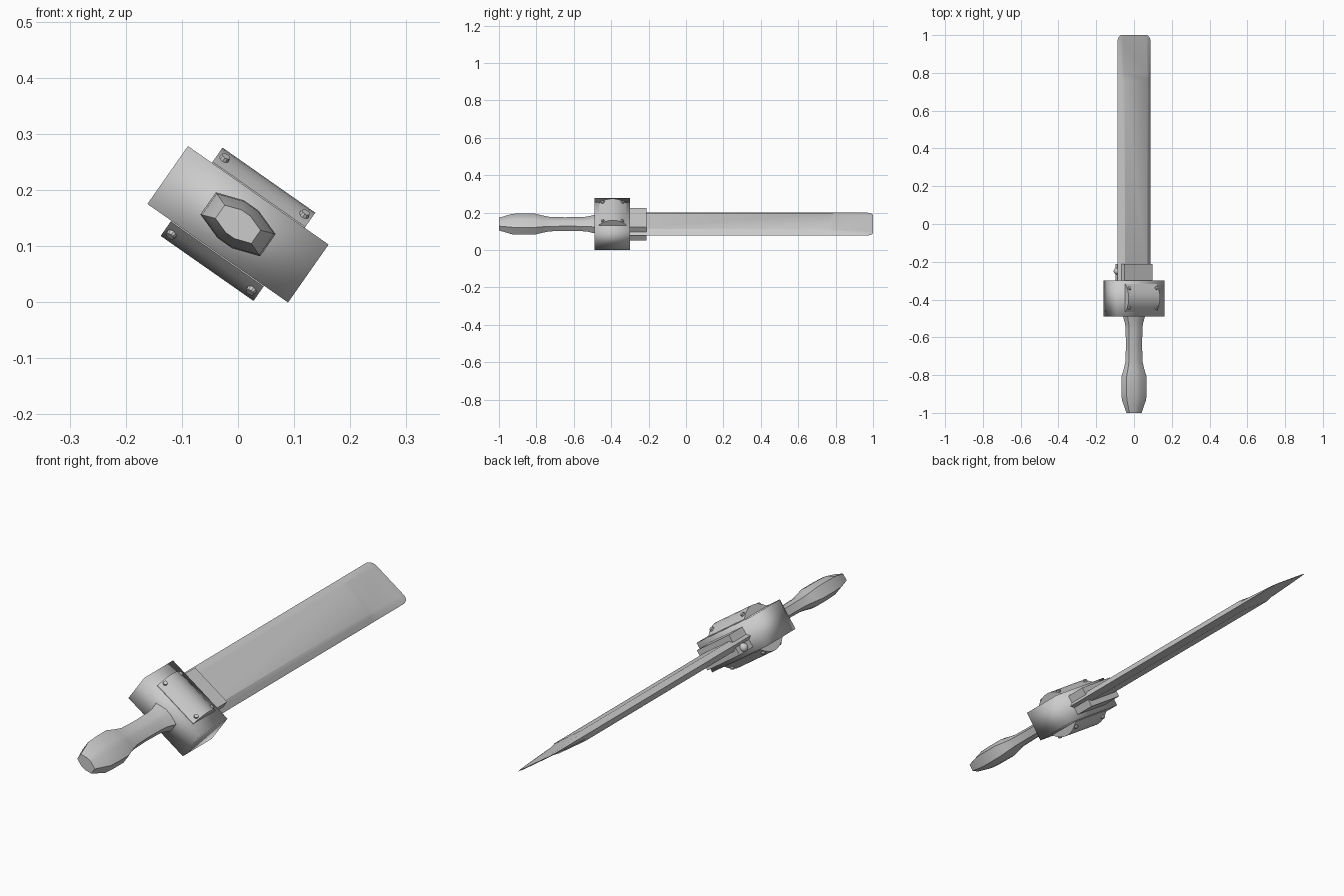
import bpy, bmesh, math
from mathutils import Matrix

if "Cube" in bpy.data.objects:
    bpy.data.objects.remove(bpy.data.objects["Cube"])

# The sword is built flat (x = width, y = length, z = thickness), then rolled about its length
ROLL = Matrix.Translation((0, 0, 0.139)) @ Matrix.Rotation(math.radians(35), 4, "Y")

steel = bpy.data.materials.new("light_grey")
steel.use_nodes = True
GREY = (0.6, 0.6, 0.6, 1)
steel.diffuse_color = GREY
steel.node_tree.nodes["Principled BSDF"].inputs["Base Color"].default_value = GREY


def finish(name, bm, angle=35):
    bmesh.ops.recalc_face_normals(bm, faces=bm.faces)
    mesh = bpy.data.meshes.new(name)
    bm.to_mesh(mesh)
    bm.free()
    mesh.transform(ROLL)
    mesh.materials.append(steel)
    obj = bpy.data.objects.new(name, mesh)
    bpy.context.collection.objects.link(obj)
    bpy.ops.object.select_all(action="DESELECT")
    obj.select_set(True)
    bpy.context.view_layer.objects.active = obj
    bpy.ops.object.shade_smooth_by_angle(angle=math.radians(angle))
    return obj


def loft(name, rings, angle=35):
    """Skin a list of equal-sized point rings and cap both ends."""
    bm = bmesh.new()
    loops = [[bm.verts.new(p) for p in ring] for ring in rings]
    n = len(loops[0])
    for a, b in zip(loops, loops[1:]):
        for i in range(n):
            j = (i + 1) % n
            bm.faces.new((a[i], a[j], b[j], b[i]))
    bm.faces.new(loops[0])
    bm.faces.new(loops[-1][::-1])
    return finish(name, bm, angle)


def box(name, center, size, angle=35):
    bm = bmesh.new()
    bmesh.ops.create_cube(bm, size=1)
    bmesh.ops.scale(bm, vec=size, verts=bm.verts)
    bmesh.ops.translate(bm, vec=center, verts=bm.verts)
    return finish(name, bm, angle)


def mirrored(points):
    """Complete a closed section from its +x, +z quarter."""
    half = points + [(-x, z) for x, z in reversed(points) if x > 0]
    return half + [(x, -z) for x, z in reversed(half) if z > 0]


# Handle and pommel: octagonal section scaled along the length
section = mirrored([(0.065, 0.024), (0.016, 0.041)])
profile = [(-1, 0.6), (-0.98, 0.7), (-0.93, 0.96), (-0.88, 1), (-0.81, 1), (-0.77, 0.82),
           (-0.73, 0.68), (-0.65, 0.64), (-0.56, 0.66), (-0.53, 0.7), (-0.48, 0.9)]
loft("handle", [[(x * s, y, z * s) for x, z in section] for y, s in profile], 50)

# Guard: soft-shaded block
box("guard", (0, -0.395, 0), (0.306, 0.19, 0.126), 180)

# Blade: bevelled edges, raised centre panel that stops short of the thin tip
blade = []
for y, edge, rim, panel in [(-0.31, 0.107, 0.013, 0.021), (0.76, 0.107, 0.013, 0.021),
                            (0.8, 0.107, 0.013, 0.0135), (0.97, 0.107, 0.004, 0.004),
                            (0.99, 0.1, 0.002, 0.002), (1, 0.085, 0.001, 0.001)]:
    ring = mirrored([(edge, 0), (edge - 0.02, rim), (edge - 0.033, panel)])
    blade.append([(x, y, z) for x, z in ring])
loft("blade", blade, 25)


def arch(d):
    return 0.064 + 0.031 * (1 - (d / 0.074) ** 2)


for side, label in ((1, "upper"), (-1, "lower")):
    # Collar block gripping the blade root
    box(label + "_collar", (0, -0.257, side * 0.026), (0.18, 0.09, 0.034))

    # Arched plate across the guard
    outline = [(-0.074, 0.055)]
    outline += [(d, arch(d) + 0.001) for d in (k * 0.0185 for k in range(-4, 5))]
    outline += [(0.074, 0.055)]
    loft(label + "_plate", [[(x, -0.392 + d, side * z) for d, z in outline]
                            for x in (-0.101, 0.101)])

    # Corner bolts, square to the slope of the plate
    for sx in (-1, 1):
        for sy in (-1, 1):
            bm = bmesh.new()
            bmesh.ops.create_cone(bm, cap_ends=True, segments=10, radius1=0.011,
                                  radius2=0.008, depth=0.016)
            tilt = Matrix.Rotation(-sy * math.radians(30), 4, "X")
            place = Matrix.Translation((sx * 0.087, -0.392 + sy * 0.051, arch(0.051)))
            flip = Matrix.Diagonal((1, 1, side, 1))
            bm.transform(flip @ place @ tilt)
            finish(label + "_bolt", bm)

# Small rivet on the edge of the lower collar
bm = bmesh.new()
bmesh.ops.create_uvsphere(bm, u_segments=12, v_segments=8, radius=0.018)
bmesh.ops.translate(bm, vec=(-0.092, -0.25, -0.026), verts=bm.verts)
finish("collar_rivet", bm)
